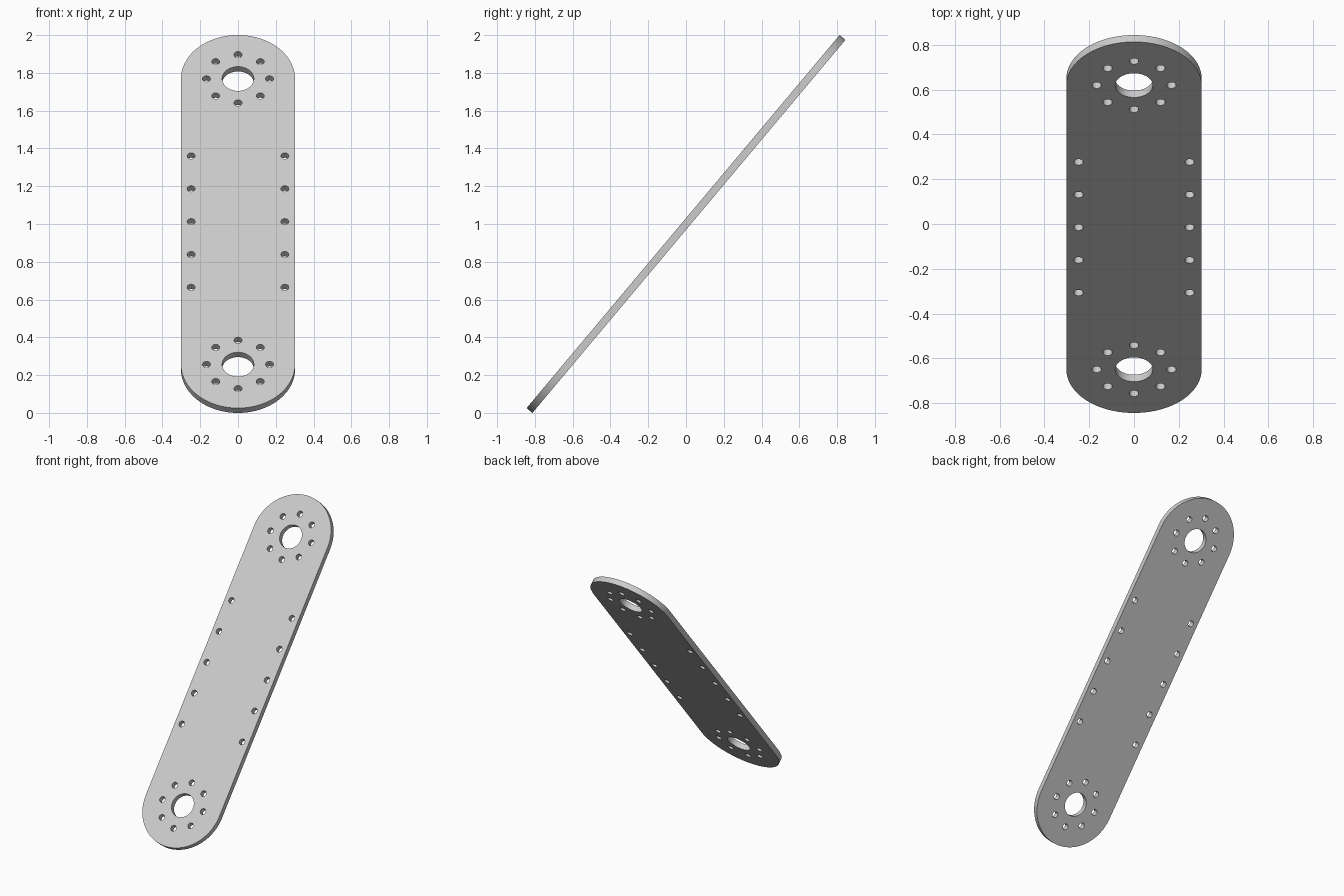
import bpy, bmesh
from math import pi, sin, cos, radians
from mathutils import Matrix

cube = bpy.data.objects.get("Cube")
if cube:
    bpy.data.objects.remove(cube, do_unlink=True)

HALF_WIDTH = 0.302      # also the radius of the rounded ends
END = 0.987             # distance from middle to each end centre
THICKNESS = 0.04
TILT = radians(50)

grey = bpy.data.materials.new("light grey metal")
grey.use_nodes = True
colour = (0.6, 0.6, 0.6, 1)
grey.diffuse_color = colour
grey.node_tree.nodes["Principled BSDF"].inputs["Base Color"].default_value = colour


def arc(cx, cy, r, start, sweep, steps):
    return [(cx + r * cos(start + sweep * i / steps),
             cy + r * sin(start + sweep * i / steps)) for i in range(steps)]


def circle(cx, cy, r, steps):
    return arc(cx, cy, r, 0, 2 * pi, steps)


# Rounded outline
loops = [arc(0, END, HALF_WIDTH, 0, pi, 48) + [(-HALF_WIDTH, END)]
         + arc(0, -END, HALF_WIDTH, pi, pi, 48) + [(HALF_WIDTH, -END)]]

# Large pivot hole with a ring of eight bolt holes at each end
for cy in (END, -END):
    loops.append(circle(0, cy, 0.084, 48))
    for x, y in circle(0, cy, 0.167, 8):
        loops.append(circle(x, y, 0.021, 24))

# Row of five bolt holes along each side
for side in (-1, 1):
    for i in range(-2, 3):
        loops.append(circle(side * 0.248, i * 0.227, 0.021, 24))

# Filled, extruded plate
curve = bpy.data.curves.new("plate", "CURVE")
curve.dimensions = "2D"
curve.fill_mode = "BOTH"
curve.extrude = THICKNESS / 2
for loop in loops:
    spline = curve.splines.new("POLY")
    spline.points.add(len(loop) - 1)
    for point, (x, y) in zip(spline.points, loop):
        point.co = (x, y, 0, 1)
    spline.use_cyclic_u = True
plate = bpy.data.objects.new("perforated_plate", curve)
bpy.context.collection.objects.link(plate)

bpy.ops.object.select_all(action="DESELECT")
plate.select_set(True)
bpy.context.view_layer.objects.active = plate
bpy.ops.object.convert(target="MESH")
plate = bpy.context.object

# Weld walls to faces, then tilt the plate up towards the back
bm = bmesh.new()
bm.from_mesh(plate.data)
bmesh.ops.remove_doubles(bm, verts=bm.verts, dist=0.0001)
bmesh.ops.recalc_face_normals(bm, faces=bm.faces)
bm.transform(Matrix.Translation((0, 0, 1)) @ Matrix.Rotation(TILT, 4, "X"))
bm.to_mesh(plate.data)
bm.free()
plate.data.materials.clear()
plate.data.materials.append(grey)
bpy.ops.object.shade_smooth_by_angle(angle=radians(30))
